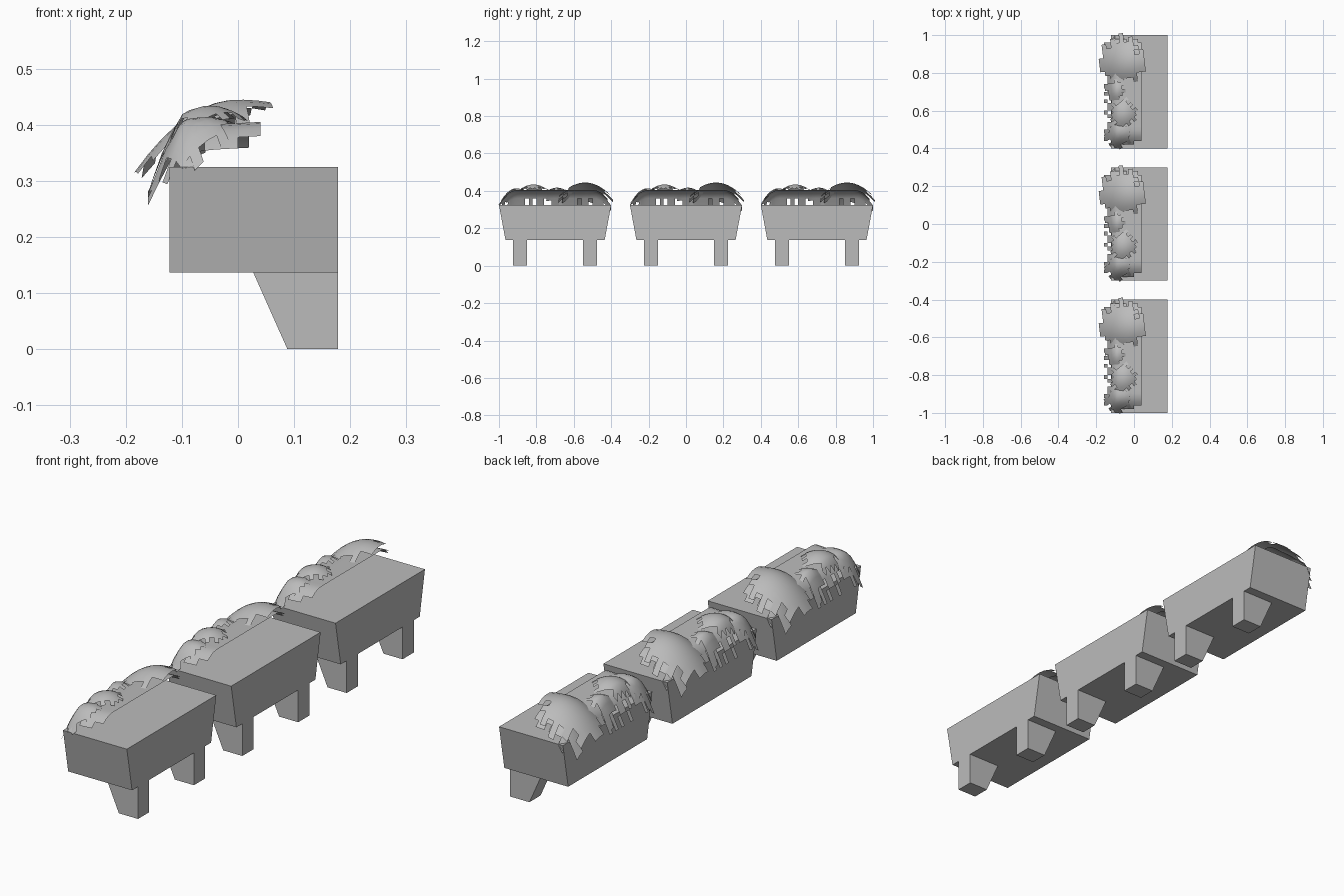
import bpy, bmesh, math, random
from mathutils import Vector

cube = bpy.data.objects.get("Cube")
if cube:
    bpy.data.objects.remove(cube, do_unlink=True)

grey = bpy.data.materials.new("plain_grey")
grey.use_nodes = True
COLOR = (0.5, 0.5, 0.5, 1)
grey.diffuse_color = COLOR
grey.node_tree.nodes["Principled BSDF"].inputs["Base Color"].default_value = COLOR


def finish(bm, name, y, smooth=False):
    mesh = bpy.data.meshes.new(name)
    if not smooth:
        bmesh.ops.recalc_face_normals(bm, faces=bm.faces)
    bm.to_mesh(mesh)
    bm.free()
    mesh.materials.append(grey)
    for p in mesh.polygons:
        p.use_smooth = smooth
    obj = bpy.data.objects.new(name, mesh)
    obj.location.y = y
    bpy.context.collection.objects.link(obj)


def prism(name, profile, offset, y):
    """Extrude a closed profile along an offset vector."""
    bm = bmesh.new()
    face = bm.faces.new([bm.verts.new(p) for p in profile])
    new = bmesh.ops.extrude_face_region(bm, geom=[face], use_keep_orig=True)
    moved = [g for g in new["geom"] if isinstance(g, bmesh.types.BMVert)]
    bmesh.ops.translate(bm, verts=moved, vec=Vector(offset))
    finish(bm, name, y)


# Cross-section of the draped foliage (x, z)
DRAPE = [(-0.18, 0.25), (-0.155, 0.29), (-0.13, 0.345), (-0.1, 0.392),
         (-0.05, 0.4), (0.06, 0.406)]


def drape(x, v):
    x = max(-0.18, min(0.06, x))
    for (x0, z0), (x1, z1) in zip(DRAPE, DRAPE[1:]):
        if x <= x1:
            z = z0 + (z1 - z0) * (x - x0) / (x1 - x0)
            break
    end = max(0, abs(v) - 0.2) / 0.1
    return z - 0.07 * end * end


def dome(x, v):
    return 0.445 - 3.8 * min(x, 0) ** 2 - 1.5 * max(x, 0) ** 2 - 3.6 * (v - 0.16) ** 2


def leaf_patch(name, y, center, radii, angle, cell, height, keep):
    """Thin curved sheet of square cells with a ragged outline."""
    bm = bmesh.new()
    nu, nw = (math.ceil(r / cell) + 1 for r in radii)
    c, s = math.cos(angle), math.sin(angle)
    verts = {}

    def vert(i, j):
        if (i, j) not in verts:
            a, b = i * cell, j * cell
            x, v = center[0] + a * c - b * s, center[1] + a * s + b * c
            verts[i, j] = bm.verts.new((x, v, height(x, v)))
        return verts[i, j]

    for i in range(-nu, nu):
        for j in range(-nw, nw):
            if keep((i + 0.5) * cell / radii[0], (j + 0.5) * cell / radii[1]):
                bm.faces.new([vert(i, j), vert(i + 1, j),
                              vert(i + 1, j + 1), vert(i, j + 1)])
    finish(bm, name, y, True)


def ragged(a, b):
    return math.hypot(a, b) < random.uniform(0.72, 1.08)


def sheet_outline(a, b):
    # straight inner edge, ragged outer edge and tapering ends
    taper = max(0, abs(b) - 0.8) * 2.6
    outer = random.choice((0.62, 0.75, 1.0))
    return -outer + taper * 0.5 < a < 0.99 - taper and abs(b) < random.uniform(0.88, 1)


# Small clumps: x, y, radius, turn, rise
CLUMPS = [(-0.1, 0.01, 0.055, 0.1, 0.025), (-0.06, -0.115, 0.075, 0.7, 0.035),
          (-0.08, -0.225, 0.07, 0.5, 0.018)]

for n, y in enumerate((-0.7, 0, 0.7), 1):
    random.seed(4)
    # Trough with sloping ends
    prism(f"trough_{n}", [(-0.122, -0.3, 0.325), (-0.122, 0.3, 0.325),
                          (-0.122, 0.265, 0.137), (-0.122, -0.265, 0.137)], (0.3, 0, 0), y)
    # Tapered legs
    for side, ly in (("front", -0.225), ("back", 0.15)):
        prism(f"{side}_leg_{n}", [(0.178, ly, 0.137), (0.178, ly, 0),
                                  (0.088, ly, 0), (0.027, ly, 0.137)], (0, 0.075, 0), y)
    # Foliage
    leaf_patch(f"foliage_sheet_{n}", y, (-0.06, 0), (0.1, 0.3), 0, 0.02, drape, sheet_outline)
    leaf_patch(f"large_clump_{n}", y, (-0.065, 0.165), (0.12, 0.14), 0.12, 0.024, dome, ragged)
    for k, (cx, cv, r, turn, rise) in enumerate(CLUMPS, 1):
        def height(x, v):
            d = ((x - cx) ** 2 + (v - cv) ** 2) / r ** 2
            return drape(x, v) + rise * (1 - 0.8 * min(d, 1.2))
        leaf_patch(f"small_clump_{n}_{k}", y, (cx, cv), (r, r), turn, 0.018, height, ragged)
